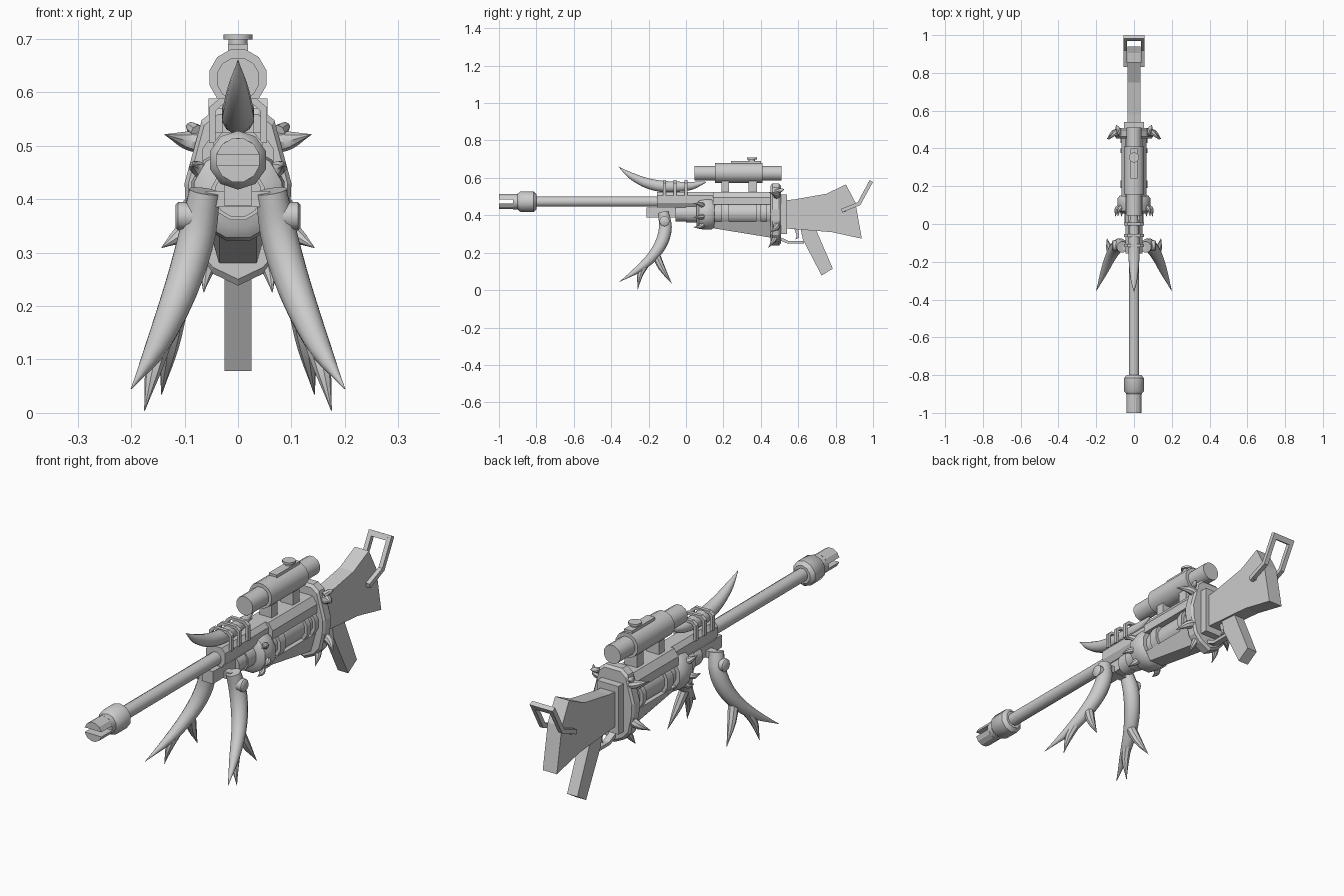
import bpy, math
from mathutils import Vector

metal = bpy.data.materials.new("plain grey")
metal.diffuse_color = (0.6, 0.6, 0.6, 1)


def build(name, verts, faces, mirror=False, smooth=False):
    me = bpy.data.meshes.new(name)
    me.from_pydata([tuple(v) for v in verts], [], faces)
    me.materials.append(metal)
    ob = bpy.data.objects.new(name, me)
    bpy.context.collection.objects.link(ob)
    bpy.ops.object.select_all(action='DESELECT')
    bpy.context.view_layer.objects.active = ob
    ob.select_set(True)
    bpy.ops.object.mode_set(mode='EDIT')
    bpy.ops.mesh.select_all(action='SELECT')
    bpy.ops.mesh.normals_make_consistent(inside=False)
    bpy.ops.object.mode_set(mode='OBJECT')
    if smooth:
        bpy.ops.object.shade_smooth_by_angle(angle=math.radians(42))
    if mirror:
        ob.modifiers.new("mirror", 'MIRROR')
    return ob


def loft(name, rings, mirror=False, smooth=False):
    """Skin equal-length rings of points and cap both ends."""
    n = len(rings[0])
    faces = [(k * n + i, k * n + (i + 1) % n, (k + 1) * n + (i + 1) % n, (k + 1) * n + i)
             for k in range(len(rings) - 1) for i in range(n)]
    faces += [tuple(range(n)), tuple(range((len(rings) - 1) * n, len(rings) * n))]
    return build(name, [p for r in rings for p in r], faces, mirror, smooth)


def side(name, prof, x0, x1, mirror=False):
    """Extrude a (y, z) outline across x."""
    return loft(name, [[(x, y, z) for y, z in prof] for x in (x0, x1)], mirror)


def section(name, prof, y0, y1, mirror=False):
    """Extrude an (x, z) outline along y."""
    return loft(name, [[(x, y, z) for x, z in prof] for y in (y0, y1)], mirror)


def box(name, x0, x1, y0, y1, z0, z1, mirror=False):
    return side(name, [(y0, z0), (y1, z0), (y1, z1), (y0, z1)], x0, x1, mirror)


def turned(name, prof, z, segs=12):
    """Turn (y, radius) steps around an axis along y."""
    angs = [2 * math.pi * (i + 0.5) / segs for i in range(segs)]
    return loft(name, [[(r * math.cos(a), y, z + r * math.sin(a)) for a in angs]
                       for y, r in prof], smooth=True)


def horn(name, path, mirror=False, segs=10, steps=3):
    """Sweep a round section along smoothed (x, y, z, radius) points."""
    p = [Vector(q) for q in path]
    p = [2 * p[0] - p[1]] + p + [2 * p[-1] - p[-2]]
    pts = []
    for i in range(1, len(p) - 2):
        a, b, c, d = p[i - 1:i + 3]
        for s in range(steps):
            t = s / steps
            pts.append(0.5 * (2 * b + (c - a) * t + (2 * a - 5 * b + 4 * c - d) * t * t
                              + (3 * b - a - 3 * c + d) * t ** 3))
    pts.append(p[-2])
    rings, u = [], None
    for i, q in enumerate(pts):
        tan = (pts[min(i + 1, len(pts) - 1)] - pts[max(i - 1, 0)]).to_3d().normalized()
        if u is None:
            u = tan.orthogonal()
        u = (u - tan * u.dot(tan)).normalized()
        w, r = tan.cross(u), max(q[3], 0.0008)
        rings.append([q.to_3d() + r * (u * math.cos(2 * math.pi * k / segs)
                                       + w * math.sin(2 * math.pi * k / segs))
                      for k in range(segs)])
    return loft(name, rings, mirror, True)


# Barrel and slotted muzzle
BZ = 0.473
turned("barrel", [(-0.82, 0.028), (0.0, 0.028)], BZ)
turned("muzzle_collar", [(-0.90, 0.042), (-0.885, 0.055), (-0.815, 0.055), (-0.80, 0.04)], BZ, 10)
turned("muzzle_core", [(-0.925, 0.042), (-0.89, 0.042)], BZ, 10)
for label, s in (("upper", 1), ("lower", -1)):
    arc = [(0.042 * math.cos(a), BZ + s * 0.042 * math.sin(a))
           for a in [math.radians(14 + 152 * i / 5) for i in range(6)]]
    section(label + "_muzzle_prong", arc, -1.0, -0.92)

# Front shroud, lower rod and stepped sleeve
section("barrel_shroud", [(-0.03, 0.44), (0.03, 0.44), (0.046, 0.465), (0.046, 0.505),
                          (0.03, 0.525), (-0.03, 0.525), (-0.046, 0.505), (-0.046, 0.465)],
        -0.155, 0.16)
box("lower_rod", -0.026, 0.026, -0.21, 0.0, 0.388, 0.442)
turned("sleeve", [(-0.055, 0.045), (0.0, 0.045), (0.0, 0.051), (0.065, 0.051)], 0.41)

# Drum with claws
turned("drum", [(0.055, 0.065), (0.07, 0.085), (0.10, 0.09), (0.135, 0.09), (0.152, 0.078)], 0.41)
for i, deg in enumerate((32, -12, -48)):
    c, s = math.cos(math.radians(deg)), math.sin(math.radians(deg))
    horn(f"drum_claw_{i}", [(r * c, y, 0.41 + r * s, w) for r, y, w in
                            ((0.075, 0.09, 0.016), (0.095, 0.075, 0.012), (0.10, 0.04, 0))], True, 8)

# Receiver: upper housing, middle tube, tapered lower housing
section("upper_housing", [(-0.066, 0.457), (0.066, 0.457), (0.066, 0.495), (0.045, 0.525),
                          (-0.045, 0.525), (-0.066, 0.495)], 0.145, 0.465)
turned("middle_tube", [(0.14, 0.06), (0.47, 0.06)], 0.411)
for i, (a, b) in enumerate(((0.19, 0.23), (0.375, 0.40), (0.43, 0.46))):
    turned(f"tube_collar_{i}", [(a, 0.074), (b, 0.074)], 0.411)
loft("lower_housing", [[(-0.035, y, z), (0.035, y, z), (0.06, y, 0.367), (-0.06, y, 0.367)]
                       for y, z in ((0.15, 0.33), (0.47, 0.278))])

# Back plate with spikes
half = [(0.04, 0.57), (0.068, 0.548), (0.10, 0.43), (0.097, 0.37), (0.08, 0.295), (0.05, 0.262)]
outline = half + [(0, 0.238)] + [(-x, z) for x, z in reversed(half)]
loft("back_plate", [[(x * k, y, 0.41 + (z - 0.41) * k) for x, z in outline]
                    for y, k in ((0.452, 0.93), (0.462, 1), (0.497, 1), (0.507, 0.93))])
horn("upper_spike", [(0.07, 0.485, 0.505, 0.02), (0.10, 0.482, 0.511, 0.016),
                     (0.137, 0.445, 0.521, 0)], True, 8)
horn("middle_spike", [(0.075, 0.48, 0.525, 0.014), (0.088, 0.51, 0.535, 0.01),
                      (0.095, 0.525, 0.54, 0)], True, 8)
horn("lower_spike", [(0.08, 0.485, 0.345, 0.02), (0.11, 0.48, 0.332, 0.016),
                     (0.143, 0.45, 0.309, 0)], True, 8)
horn("bottom_spike", [(0.05, 0.48, 0.29, 0.018), (0.06, 0.465, 0.26, 0.012),
                      (0.064, 0.44, 0.226, 0)], True, 8)

# Stock and rear block
box("rear_block", -0.052, 0.052, 0.50, 0.54, 0.30, 0.51)
side("stock", [(0.53, 0.48), (0.58, 0.485), (0.75, 0.515), (0.855, 0.565), (0.905, 0.47),
               (0.94, 0.275), (0.78, 0.31), (0.53, 0.33)], -0.034, 0.034)

# Bent shoulder loop
side("loop_arm", [(0.835, 0.415), (0.932, 0.455), (1.0, 0.578), (0.982, 0.588),
                  (0.918, 0.47), (0.83, 0.435)], 0.036, 0.055, True)
side("loop_bar", [(0.988, 0.557), (1.0, 0.578), (0.982, 0.588), (0.97, 0.567)], -0.04, 0.04)
box("loop_pin", -0.045, 0.045, 0.835, 0.855, 0.418, 0.436)

# Grip, trigger and guard
side("grip", [(0.61, 0.34), (0.69, 0.335), (0.785, 0.115), (0.725, 0.078), (0.625, 0.27)],
     -0.025, 0.025)
side("trigger", [(0.575, 0.34), (0.60, 0.34), (0.605, 0.28), (0.585, 0.27), (0.592, 0.29)],
     -0.01, 0.01)
side("trigger_guard", [(0.49, 0.29), (0.55, 0.262), (0.63, 0.262), (0.63, 0.248),
                       (0.545, 0.248), (0.49, 0.272)], -0.015, 0.015)

# Scope with mounts and turret
turned("scope_tube", [(0.045, 0.041), (0.51, 0.041)], 0.625)
turned("scope_body", [(0.155, 0.055), (0.41, 0.055)], 0.627)
for i, (a, b) in enumerate(((0.19, 0.23), (0.335, 0.38))):
    box(f"scope_mount_{i}", -0.03, 0.03, a, b, 0.515, 0.60)
box("turret_base", -0.019, 0.019, 0.24, 0.40, 0.67, 0.69)
for nm, r, z0, z1 in (("turret_neck", 0.018, 0.685, 0.70), ("turret_knob", 0.027, 0.699, 0.708)):
    loft(nm, [[(r * math.cos(k * math.pi / 6), 0.352 + r * math.sin(k * math.pi / 6), z)
               for k in range(12)] for z in (z0, z1)], smooth=True)

# Top horn held by straps
horn("top_horn", [(0, 0.105, 0.578, 0.004), (0, 0.03, 0.558, 0.022), (0, -0.06, 0.552, 0.029),
                  (0, -0.14, 0.556, 0.031), (0, -0.22, 0.576, 0.027), (0, -0.30, 0.615, 0.017),
                  (0, -0.36, 0.66, 0)], segs=12)
for i, y in enumerate((-0.115, -0.06, 0.0)):
    section(f"horn_strap_{i}", [(-0.054, 0.505), (-0.054, 0.572), (-0.035, 0.588), (0.035, 0.588),
                                (0.054, 0.572), (0.054, 0.505), (0.042, 0.505), (0.042, 0.565),
                                (0.03, 0.576), (-0.03, 0.576), (-0.042, 0.565), (-0.042, 0.505)],
            y - 0.008, y + 0.008)

# Branched bipod legs with pivots
horn("bipod_leg", [(0.062, -0.122, 0.415, 0.03), (0.075, -0.11, 0.34, 0.035),
                   (0.097, -0.128, 0.26, 0.034), (0.125, -0.175, 0.185, 0.029),
                   (0.157, -0.25, 0.115, 0.02), (0.20, -0.355, 0.045, 0)], True, 12)
horn("middle_branch", [(0.135, -0.20, 0.16, 0.02), (0.156, -0.243, 0.09, 0.017),
                       (0.175, -0.258, 0.004, 0)], True, 8)
horn("rear_branch", [(0.115, -0.165, 0.20, 0.022), (0.13, -0.13, 0.12, 0.018),
                     (0.143, -0.076, 0.035, 0)], True, 8)
loft("leg_pivot", [[(x, -0.115 + r * math.cos(k * math.pi / 6), 0.368 + r * math.sin(k * math.pi / 6))
                    for k in range(12)] for x, r in ((0.06, 0.027), (0.112, 0.027), (0.117, 0.021))],
     True, True)
box("leg_crossbar", -0.06, 0.06, -0.135, -0.10, 0.385, 0.415)
